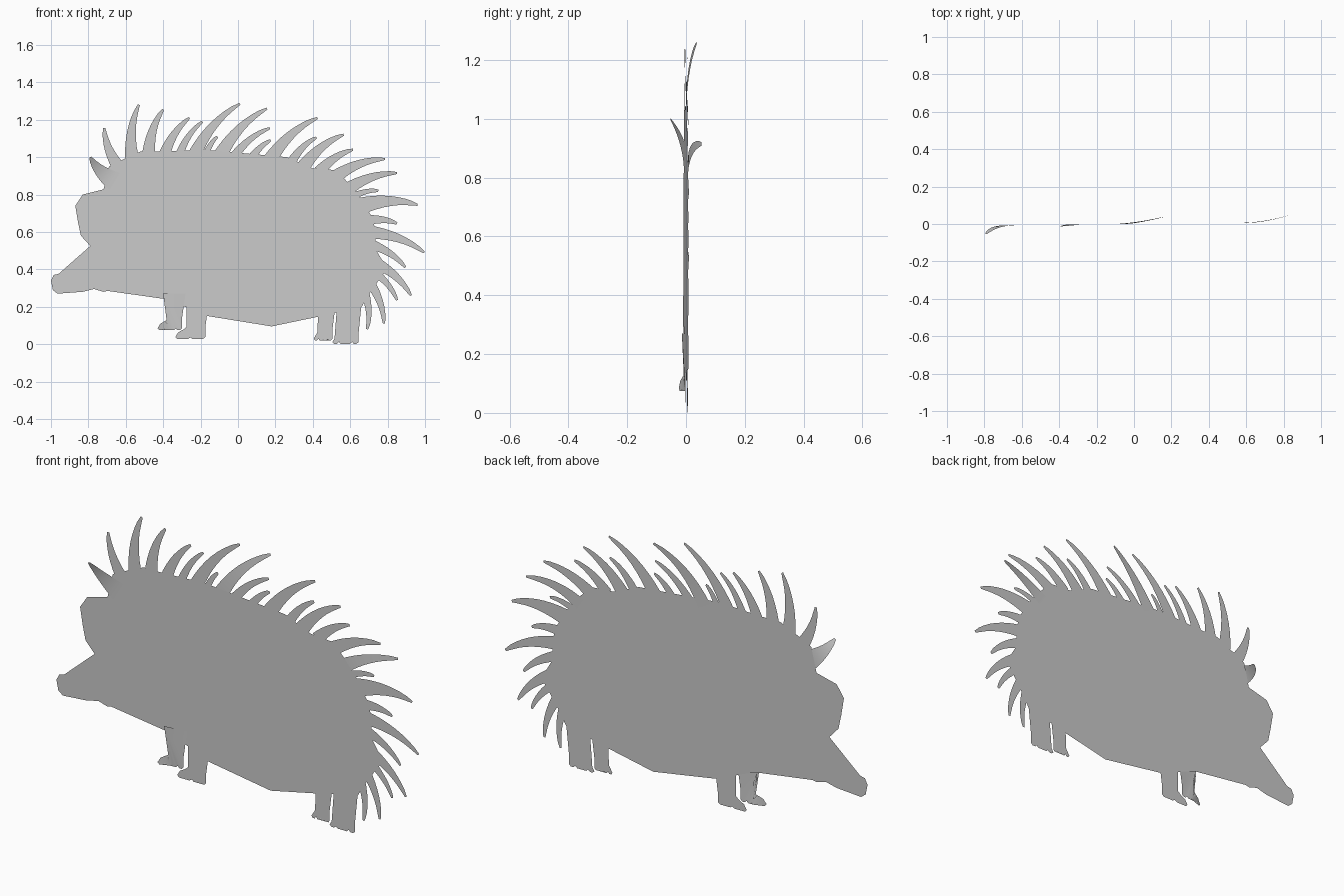
import bpy
import bmesh
from mathutils import Vector

cube = bpy.data.objects.get("Cube")
if cube:
    bpy.data.objects.remove(cube, do_unlink=True)

# One plain grey for the whole cut-out
grey = bpy.data.materials.new("plain grey")
grey.use_nodes = True
colour = (0.6, 0.6, 0.6, 1)
grey.diffuse_color = colour
grey.node_tree.nodes["Principled BSDF"].inputs["Base Color"].default_value = colour


def lean(x):
    """Slight turn of the whole sheet about the vertical axis."""
    return x * 0.01


def finish(bm, name):
    mesh = bpy.data.meshes.new(name)
    bm.to_mesh(mesh)
    bm.free()
    mesh.materials.append(grey)
    for polygon in mesh.polygons:
        polygon.use_smooth = True
    obj = bpy.data.objects.new(name, mesh)
    bpy.context.collection.objects.link(obj)
    return obj


def sheet(name, outline, depth=lean):
    """Thin filled outline, listed counter-clockwise as seen from the front."""
    bm = bmesh.new()
    face = bm.faces.new([bm.verts.new((x, depth(x), z)) for x, z in outline])
    bmesh.ops.triangulate(bm, faces=[face])
    return finish(bm, name)


def spike(name, root, tip, width, sway=0.0, steps=8):
    """Curved, tapering blade from root to tip, bowed to its left."""
    root, tip = Vector(root), Vector(tip)
    along = tip - root
    left = Vector((-along.y, along.x)).normalized()
    middle = (root + tip) / 2 + left * along.length * 0.17
    start = root - along.normalized() * 0.03
    bm = bmesh.new()
    previous = None
    for i in range(steps + 1):
        t = i / steps
        u = 1 - t
        centre = start * u * u + middle * 2 * u * t + tip * t * t
        tangent = ((middle - start) * u + (tip - middle) * t).normalized()
        side = Vector((-tangent.y, tangent.x))
        half = (width * 0.9 * u + 0.016 * t) / 2
        if i == steps:
            half *= 0.7
        row = []
        for edge in (centre + side * half, centre - side * half):
            row.append(bm.verts.new((edge.x, lean(edge.x) + sway * t * t, edge.y)))
        if previous:
            bm.faces.new((previous[0], previous[1], row[1], row[0]))
        previous = row
    return finish(bm, name)


def leg(name, left, right, top, ankle, toe, heel, sole, flare=0.0):
    """Short shin with a scalloped row of toes."""
    outline = [(left, top), (ankle, sole + 0.11), (ankle, sole + 0.06),
               (toe + 0.015, sole + 0.035), (toe, sole + 0.01)]
    toes = 4
    for i in range(toes):
        for part, rise in ((0.25, 0), (0.7, 0), (1, 0.01)):
            outline.append((toe + (heel - toe) * (i + part) / toes, sole + rise))
    outline += [(heel, sole + 0.06), (right, top)]

    def depth(x):
        reach = max(0, ankle - x) / (ankle - toe)
        return lean(x) + flare * reach
    return sheet(name, outline, depth)


# Body with long snout and brow
belly = [(-1, .34), (-.99, .29), (-.965, .27), (-.9, .28), (-.83, .28),
         (-.77, .295), (-.72, .28), (-.54, .32), (-.47, .28), (-.38, .24),
         (-.28, .2), (-.16, .15), (.18, .095), (.42, .145), (.53, .17), (.65, .18)]
rump = [(.69, .25), (.73, .31), (.78, .38), (.77, .45), (.74, .5), (.72, .55),
        (.73, .63), (.71, .69), (.65, .79), (.58, .87), (.53, .93)]
back = [(.4, .94), (.26, 1), (.14, 1), (-.03, 1.015), (-.18, 1.04),
        (-.42, 1.03), (-.52, 1.03), (-.61, .99), (-.69, .95)]
head = [(-.71, .83), (-.83, .8), (-.87, .74), (-.84, .72), (-.855, .65),
        (-.84, .58), (-.79, .525), (-.92, .385), (-.985, .37)]
sheet("body", belly + rump + back + head)

# Legs
leg("front_right_leg", -.4, -.28, .27, -.37, -.43, -.3, .075, flare=-.02)
leg("front_left_leg", -.275, -.16, .2, -.275, -.335, -.175, .028)
leg("rear_right_leg", .43, .52, .2, .435, .405, .505, .02)
leg("rear_left_leg", .53, .66, .21, .535, .505, .645, .002)

# Spikes: root, tip, width and optional sideways sway
head_spikes = [
    ((-.68, .89), (-.79, 1), .12, -.045),
    ((-.64, .96), (-.715, 1.155), .08),
    ((-.56, 1), (-.53, 1.28), .085),
    ((-.47, 1.03), (-.4, 1.255), .08),
    ((-.38, 1.03), (-.26, 1.21), .07),
    ((-.3, 1.03), (-.19, 1.19), .05),
]
back_spikes = [
    ((-.215, 1.03), (.01, 1.285), .08),
    ((-.16, 1.03), (-.11, 1.11), .04),
    ((-.08, 1.02), (.155, 1.26), .085, .035),
    ((0, 1.02), (.17, 1.155), .055),
    ((.09, 1.01), (.175, 1.09), .05),
    ((.19, 1), (.425, 1.21), .085),
    ((.31, 1), (.42, 1.105), .055),
    ((.375, .97), (.565, 1.12), .08),
    ((.46, .94), (.615, 1.04), .07),
    ((.54, .9), (.785, .99), .08),
]
rump_spikes = [
    ((.6, .83), (.85, .915), .08, .045),
    ((.65, .8), (.75, .82), .04),
    ((.69, .74), (.96, .745), .1),
    ((.72, .66), (.85, .645), .06),
    ((.72, .59), (.995, .49), .08),
    ((.73, .52), (.895, .41), .06),
    ((.75, .42), (.925, .26), .07),
    ((.74, .37), (.85, .235), .05),
    ((.71, .31), (.78, .11), .06),
    ((.68, .25), (.69, .08), .05),
]
for group, rows in (("head", head_spikes), ("back", back_spikes), ("rump", rump_spikes)):
    for number, row in enumerate(rows, 1):
        spike(f"{group}_spike_{number}", *row)
